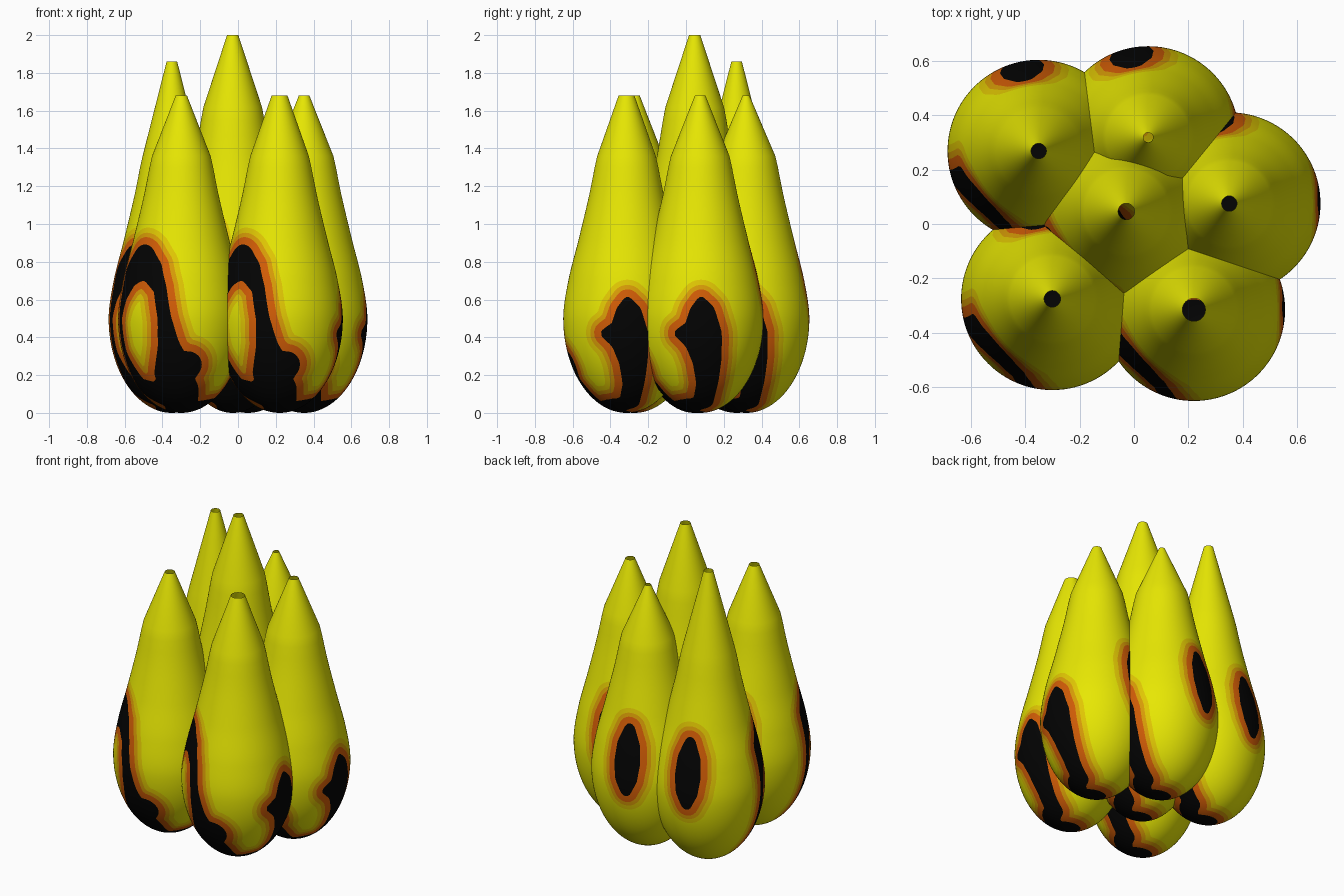
import bpy, bmesh, math
from mathutils import Vector

if "Cube" in bpy.data.objects:
    bpy.data.objects.remove(bpy.data.objects["Cube"])

SIDES = 128

# flat colours, ordered from inside the markings outwards
COLORS = [("black", (0.001, 0.001, 0.001)), ("orange", (0.65, 0.11, 0.002)),
          ("amber", (0.70, 0.34, 0.002)), ("gold", (0.76, 0.58, 0.001)),
          ("yellow", (0.80, 0.80, 0.001))]
LEVELS = [0.0, 0.040, 0.064, 0.092]
mats = []
for name, c in COLORS:
    m = bpy.data.materials.new(name)
    m.diffuse_color = (*c, 1)
    m.use_nodes = True
    m.node_tree.nodes["Principled BSDF"].inputs["Base Color"].default_value = m.diffuse_color
    mats.append(m)

# pod outline above the belly: (height, radius)
UPPER = [(0.32, 0.312), (0.5, 0.335), (0.70, 0.308), (0.92, 0.253), (1.16, 0.196), (1.36, 0.155), (1.54, 0.10)]


def radius(z):
    if z <= 0.5:                                   # rounded bottom
        return 0.335 * math.sqrt(max(0, 1 - ((0.5 - z) / 0.5) ** 2))
    for i in range(1, len(UPPER) - 2):
        (z0, r0), (z1, r1), (z2, r2), (z3, r3) = UPPER[i - 1:i + 3]
        if z <= z2 + 1e-6:                         # smooth curve through points
            h, t = z2 - z1, (z - z1) / (z2 - z1)
            m1, m2 = (r2 - r0) / (z2 - z0) * h, (r3 - r1) / (z3 - z1) * h
            return ((2*t**3 - 3*t*t + 1) * r1 + (t**3 - 2*t*t + t) * m1
                    + (3*t*t - 2*t**3) * r2 + (t**3 - t*t) * m2)
    return 0.155


def on_pod(deg, z):
    """Surface point; 0 deg is the front, positive turns to the right."""
    a, r = math.radians(deg), radius(z)
    return Vector((r * math.sin(a), -r * math.cos(a), z))


# painted strokes: (angle, height, brush radius)
STROKES = [
    # loop round the front left patch
    [(-8, 0.20, 0.11), (-12, 0.35, 0.06), (-15.5, 0.5, 0.038), (-21, 0.66, 0.037),
     (-33, 0.76, 0.065), (-48, 0.795, 0.10), (-63, 0.74, 0.085), (-70, 0.62, 0.045),
     (-74, 0.5, 0.025), (-73, 0.32, 0.03), (-64, 0.13, 0.07), (-32, 0.09, 0.085), (-8, 0.12, 0.11)],
    # bump at the front
    [(-8, 0.20, 0.11), (6, 0.25, 0.08)],
    # right side blob running down to the bottom
    [(91, 0.59, 0.025), (92, 0.52, 0.072), (92, 0.41, 0.105), (97, 0.28, 0.078),
     (99, 0.15, 0.058), (96, 0.05, 0.055), (0, 0.005, 0.085)],
    [(92, 0.41, 0.105), (70, 0.42, 0.025)],
    [(0, 0.005, 0.085), (-5, 0.12, 0.11)],
    # oval on the back
    [(-168.5, 0.475, 0.035), (-168.5, 0.56, 0.072), (-168.5, 0.65, 0.083),
     (-168.5, 0.75, 0.074), (-168.5, 0.85, 0.035)],
]
dabs = []
for line in STROKES:
    for a, b in zip(line, line[1:]):
        for k in range(9):
            p = [u + (v - u) * k / 8 for u, v in zip(a, b)]
            dabs.append((on_pod(p[0], p[1]), p[2]))


def field(p):
    return 1.0 if p.z > 1.12 else min((p - q).length - r for q, r in dabs)


# ring heights: fine where painted, coarse above
HEIGHTS = [0.5 - 0.5 * math.cos(math.pi / 2 * i / 34) for i in range(1, 35)]
HEIGHTS += [0.5 + 0.6 * i / 30 for i in range(1, 31)]
HEIGHTS += [1.16, 1.23, 1.30, 1.36]


def base_pod():
    bm = bmesh.new()
    rings = []
    for z, r in [(z, radius(z)) for z in HEIGHTS] + [(1.68, 0.03)]:
        rings.append([bm.verts.new((r * math.sin(2 * math.pi * i / SIDES),
                                    -r * math.cos(2 * math.pi * i / SIDES), z))
                      for i in range(SIDES)])
    pole = bm.verts.new((0, 0, 0))
    for i in range(SIDES):
        j = (i + 1) % SIDES
        bm.faces.new((pole, rings[0][j], rings[0][i]))
        for lo, hi in zip(rings, rings[1:]):       # top stays open
            bm.faces.new((lo[i], lo[j], hi[j], hi[i]))
    # cut the surface along the outline of every colour band
    val = {v: field(v.co) for v in bm.verts}
    for lv in LEVELS:
        cut = []
        for e in list(bm.edges):
            a, b = e.verts
            if (val[a] - lv) * (val[b] - lv) < -1e-10:
                t = (lv - val[a]) / (val[b] - val[a])
                v = bmesh.utils.edge_split(e, a, min(max(t, 0.02), 0.98))[1]
                val[v] = lv
                cut.append(v)
        bmesh.ops.connect_verts(bm, verts=cut)
    for f in bm.faces:
        d = sum(val[v] for v in f.verts) / len(f.verts)
        f.material_index = next((i for i, lv in enumerate(LEVELS) if d < lv), 4)
        f.smooth = True
    return bm


BASE = base_pod()


def make_pod(name, x, y, height, tip, stretch_body):
    bm = BASE.copy()
    for v in bm.verts:
        if v.co.z > 1.5:                           # open tip
            v.co.x *= tip / 0.03
            v.co.y *= tip / 0.03
            v.co.z = height
        elif stretch_body:
            v.co.z *= height / 1.68
    me = bpy.data.meshes.new(name)
    bm.to_mesh(me)
    bm.free()
    for m in mats:
        me.materials.append(m)
    ob = bpy.data.objects.new(name, me)
    ob.location = (x, y, 0)
    bpy.context.collection.objects.link(ob)


# cluster of six pods
for pod in [("pod_back_left", -0.35, 0.268, 1.86, 0.028, False),
            ("pod_back", 0.052, 0.318, 1.68, 0.018, False),
            ("pod_right", 0.35, 0.075, 1.68, 0.028, False),
            ("pod_centre", -0.028, 0.046, 2.0, 0.03, True),
            ("pod_front_left", -0.30, -0.275, 1.68, 0.03, False),
            ("pod_front_right", 0.22, -0.315, 1.68, 0.042, False)]:
    make_pod(*pod)
BASE.free()
